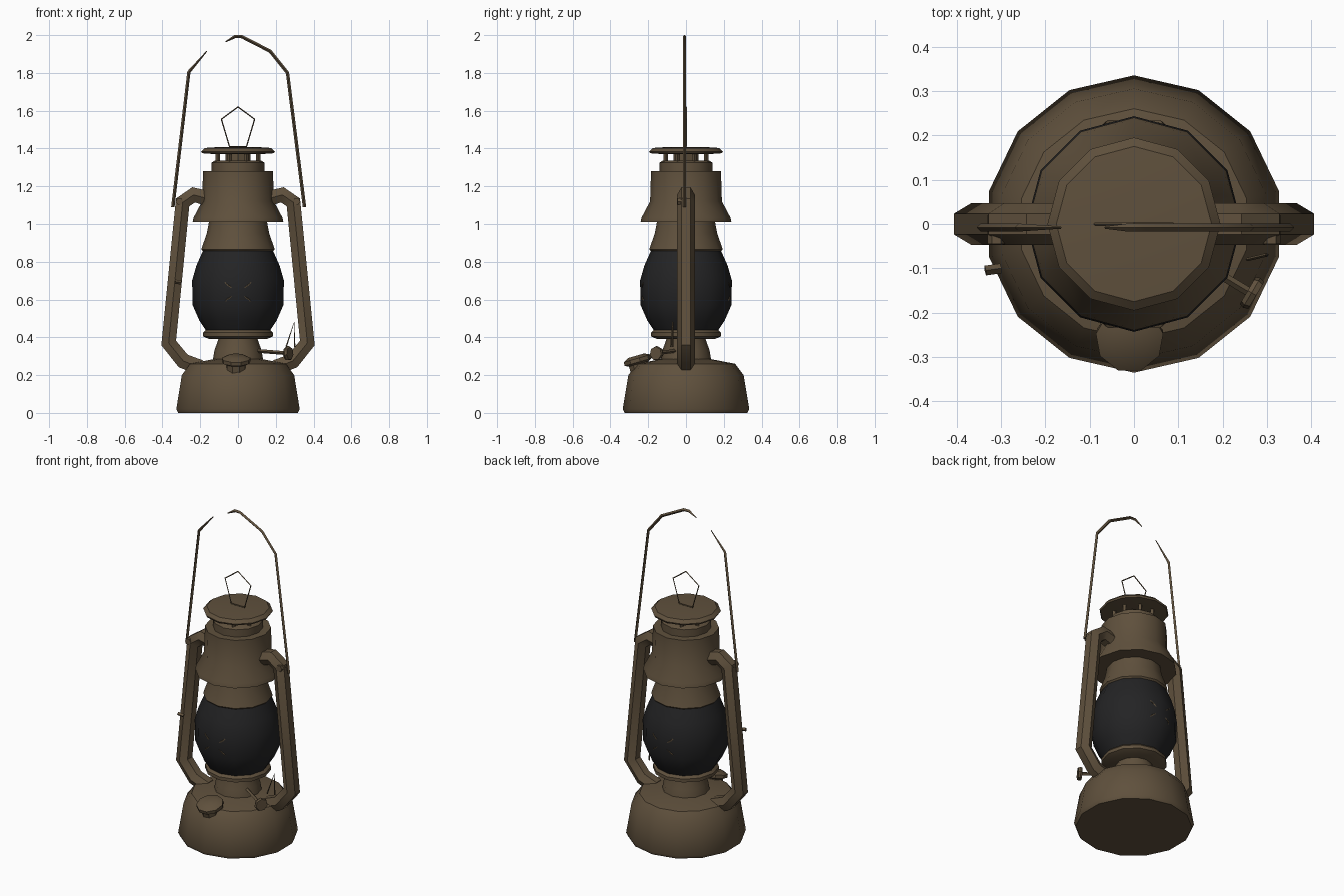
import bpy, bmesh
from math import sin, cos, pi, radians
from mathutils import Matrix, Vector

old = bpy.data.objects.get("Cube")
if old:
    bpy.data.objects.remove(old, do_unlink=True)


def material(name, rgb):
    mat = bpy.data.materials.new(name)
    mat.use_nodes = True
    mat.diffuse_color = (*rgb, 1)
    mat.node_tree.nodes["Principled BSDF"].inputs["Base Color"].default_value = (*rgb, 1)
    return mat


BRASS = material("aged brown metal", (0.115, 0.081, 0.046))
GLASS = material("dark glass", (0.017, 0.017, 0.018))


def finish(name, mesh, mat):
    mesh.materials.clear()
    mesh.materials.append(mat)
    obj = bpy.data.objects.new(name, mesh)
    bpy.context.collection.objects.link(obj)
    bpy.ops.object.select_all(action='DESELECT')
    obj.select_set(True)
    bpy.context.view_layer.objects.active = obj
    bpy.ops.object.shade_smooth_by_angle(angle=radians(36))
    return obj


def lathe(name, profile, sides, mat=BRASS, place=Matrix()):
    """Turn a (radius, height) profile, listed bottom to top, into a capped solid."""
    bm = bmesh.new()
    rings = []
    for r, z in profile:
        rings.append([bm.verts.new((r * sin(2 * pi * i / sides), -r * -cos(2 * pi * i / sides), z))
                      for i in range(sides)])
    for low, high in zip(rings, rings[1:]):
        for i in range(sides):
            j = (i + 1) % sides
            bm.faces.new((low[i], low[j], high[j], high[i]))
    bm.faces.new(rings[0])
    bm.faces.new(rings[-1])
    bmesh.ops.recalc_face_normals(bm, faces=bm.faces)
    bm.transform(place)
    mesh = bpy.data.meshes.new(name)
    bm.to_mesh(mesh)
    bm.free()
    return finish(name, mesh, mat)


def tube(name, points, radius, res=1, closed=False, taper=None):
    """Sweep a round section along a straight-segment path."""
    curve = bpy.data.curves.new(name, 'CURVE')
    curve.dimensions = '3D'
    curve.bevel_depth = radius
    curve.bevel_resolution = res
    curve.use_fill_caps = True
    spline = curve.splines.new('POLY')
    spline.points.add(len(points) - 1)
    for i, p in enumerate(points):
        spline.points[i].co = (*p, 1)
        spline.points[i].radius = taper[i] if taper else 1
    spline.use_cyclic_u = closed
    temp = bpy.data.objects.new(name + "_path", curve)
    bpy.context.collection.objects.link(temp)
    bpy.context.view_layer.update()
    mesh = bpy.data.meshes.new_from_object(
        temp.evaluated_get(bpy.context.evaluated_depsgraph_get()))
    bpy.data.objects.remove(temp, do_unlink=True)
    return finish(name, mesh, BRASS)


# Fuel tank and burner
lathe("fuel_tank", [(0.325, 0), (0.335, 0.02), (0.305, 0.2), (0.26, 0.26), (0.13, 0.285)], 14)
lathe("burner_neck", [(0.135, 0.27), (0.125, 0.33), (0.1, 0.4), (0.1, 0.42)], 12)
lathe("globe_collar", [(0.15, 0.39), (0.185, 0.405), (0.185, 0.425), (0.17, 0.44)], 12)

# Globe
lathe("glass_globe", [(0.165, 0.43), (0.205, 0.49), (0.24, 0.57), (0.243, 0.7),
                      (0.22, 0.78), (0.18, 0.87)], 12, GLASS)

# Chimney, hood and vented cap
lathe("lower_chimney", [(0.185, 0.855), (0.195, 0.865), (0.165, 0.95), (0.15, 1.03)], 12)
lathe("hood", [(0.24, 1.01), (0.235, 1.035), (0.19, 1.12), (0.185, 1.28)], 12)
lathe("chimney_step", [(0.14, 1.27), (0.14, 1.325), (0.125, 1.335)], 12)
lathe("vent_core", [(0.065, 1.32), (0.065, 1.39)], 8)
lathe("chimney_cap", [(0.12, 1.37), (0.19, 1.375), (0.195, 1.385), (0.175, 1.403), (0.1, 1.408)], 12)
for i in range(8):
    a = 2 * pi * (i + 0.5) / 8
    x, y = 0.115 * cos(a), 0.115 * sin(a)
    tube("vent_post", [(x, y, 1.32), (x, y, 1.38)], 0.012, 0)

# Side tubes
for side, label in ((1, "left"), (-1, "right")):
    path = [(0.16, 1.135), (0.235, 1.155), (0.293, 1.115), (0.367, 0.37), (0.29, 0.275), (0.2, 0.24)]
    tube(label + "_side_tube", [(side * x, 0, z) for x, z in path], 0.047)
    # Pivot where the handle meets the tube
    tube(label + "_handle_pivot", [(side * 0.31, -0.045, 1.12), (side * 0.31, 0.02, 1.12)], 0.02)

# Carrying handle, a thin wire in two lengths
Y = -0.008
tube("handle_right_wire", [(-0.345, Y, 1.09), (-0.26, Y, 1.805), (-0.165, Y, 1.915)],
     0.009, 0, taper=[1, 1, 0.3])
tube("handle_left_wire", [(-0.065, Y, 1.965), (-0.015, Y, 1.993), (0.02, Y, 1.992), (0.17, Y, 1.915),
                          (0.262, Y, 1.8), (0.352, Y, 1.09)],
     0.009, 0, taper=[0.3, 1, 1, 1, 1, 1])

# Lifting ring
tube("lifting_ring", [(0, 0, 1.62), (0.088, 0, 1.555), (0.045, 0, 1.41), (-0.045, 0, 1.41),
                      (-0.088, 0, 1.555)], 0.004, 0, closed=True)

# Filler cap, tilted with the tank shoulder
tilt = Matrix.Translation((-0.01, -0.245, 0.235)) @ Matrix.Rotation(radians(16), 4, 'X')
lathe("filler_cap", [(0.055, -0.02), (0.055, 0.025), (0.077, 0.035), (0.077, 0.055), (0.045, 0.07)],
      9, place=tilt)

# Wick adjuster: stem, wheel and lever wire
axis = Vector((0.17, -0.1, 0)).normalized()
turn = Matrix.Translation((0.265, -0.155, 0.315)) @ axis.to_track_quat('Z', 'Y').to_matrix().to_4x4()
tube("wick_stem", [(0.08, -0.045, 0.33), (0.27, -0.16, 0.315)], 0.01, 0)
lathe("wick_wheel", [(0.036, -0.01), (0.04, 0), (0.036, 0.012)], 7, place=turn)
tube("lever_wire", [(0.255, -0.08, 0.35), (0.297, -0.07, 0.48), (0.3, -0.07, 0.35)], 0.004, 0)
tube("globe_lift_tab", [(-0.335, -0.105, 0.695), (-0.3, -0.1, 0.69)], 0.011, 0)

# Guard wires crossing the front and back of the globe
for face, label in ((-1, "front"), (1, "back")):
    for lean in (1, -1):
        wire = []
        for ang, z, r in ((-0.7, 0.52, 0.205), (-0.25, 0.6, 0.236), (0.25, 0.68, 0.238), (0.7, 0.77, 0.21)):
            wire.append((lean * r * sin(ang), face * r * cos(ang), z))
        tube(label + "_guard_wire", wire, 0.004, 0)
